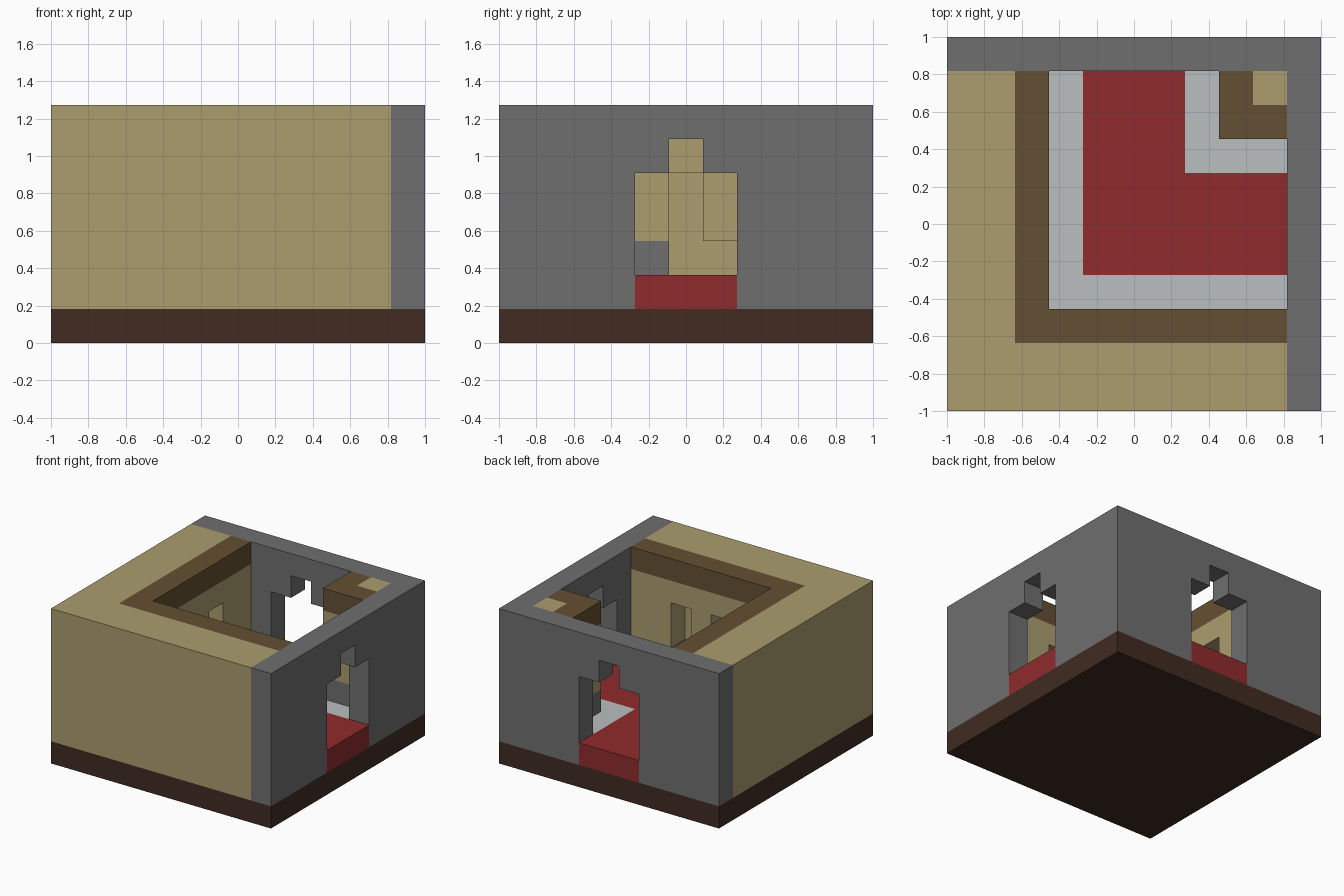
import bpy
import bmesh
from mathutils import Vector

# The whole room sits on an 11 x 11 x 7 block grid
CELLS = 11
UNIT = 2 / CELLS

if "Cube" in bpy.data.objects:
    bpy.data.objects.remove(bpy.data.objects["Cube"], do_unlink=True)


def material(name, rgb):
    linear = [((c / 255 + 0.055) / 1.055) ** 2.4 for c in rgb]
    mat = bpy.data.materials.new(name)
    mat.use_nodes = True
    mat.diffuse_color = (*linear, 1)
    mat.node_tree.nodes["Principled BSDF"].inputs["Base Color"].default_value = (*linear, 1)
    return mat


sand = material("sand", (171, 157, 111))
timber = material("timber brown", (100, 80, 51))
earth = material("dark earth", (65, 43, 34))
red = material("carpet red", (144, 43, 45))
stone = material("stone grey", (111, 111, 111))
pale = material("pale stone", (187, 191, 191))

# How an outline point (a, b) at depth d lands on the grid
PLANES = {
    "plan": lambda a, b, d: (a, b, d),
    "along_x": lambda a, b, d: (a, d, b),
    "along_y": lambda a, b, d: (d, a, b),
}


def prism(name, mat, outline, low, high, plane="plan"):
    """Extrude a grid outline from depth low to depth high."""
    place = PLANES[plane]
    offset = Vector((-1, -1, 0))
    bm = bmesh.new()
    verts = [bm.verts.new(Vector(place(a, b, low)) * UNIT + offset) for a, b in outline]
    face = bm.faces.new(verts)
    cap = bmesh.ops.extrude_face_region(bm, geom=[face], use_keep_orig=True)["geom"]
    step = (Vector(place(0, 0, high)) - Vector(place(0, 0, low))) * UNIT
    bmesh.ops.translate(bm, vec=step, verts=[v for v in cap if isinstance(v, bmesh.types.BMVert)])
    bmesh.ops.recalc_face_normals(bm, faces=bm.faces)
    mesh = bpy.data.meshes.new(name)
    bm.to_mesh(mesh)
    bm.free()
    mesh.materials.append(mat)
    obj = bpy.data.objects.new(name, mesh)
    bpy.context.collection.objects.link(obj)


def rect(a0, b0, a1, b1):
    return [(a0, b0), (a1, b0), (a1, b1), (a0, b1)]


# Ground slab and floor
prism("ground_slab", earth, rect(0, 0, CELLS, CELLS), 0, 1)
prism("carpet", red, [(4, 4), (11, 4), (11, 7), (7, 7), (7, 11), (4, 11)], 1, 2)
prism("floor_border", pale, [(2, 2), (10, 2), (10, 4), (4, 4), (4, 10), (2, 10)], 1, 2)
prism("floor_corner", pale, rect(7, 7, 10, 10), 1, 2)

# Thick outer walls
prism("sand_walls", sand, [(0, 0), (10, 0), (10, 2), (2, 2), (2, 10), (0, 10)], 1, 7)

# Stone walls, each with a stepped doorway
DOORWAY = [(4, 1), (4, 5), (5, 5), (5, 6), (6, 6), (6, 5), (7, 5), (7, 1)]
for name, plane, end in (("back_stone_wall", "along_x", 11), ("side_stone_wall", "along_y", 10)):
    prism(name, stone, [(0, 1)] + DOORWAY + [(end, 1), (end, 7), (0, 7)], 10, 11, plane)

# Inner lining: stone skirting, sand panel with a U-shaped niche
NICHE = [(5, 3), (5, 5), (6, 5), (6, 3), (7, 3), (7, 5), (8, 5), (8, 3)]
for side, plane, start in (("front", "along_x", 2), ("side", "along_y", 3)):
    prism(side + "_skirting_near", stone, rect(start, 2, 5, 3), 2, 3, plane)
    prism(side + "_skirting_far", stone, rect(8, 2, 10, 3), 2, 3, plane)
    prism(side + "_niche_panel", sand,
          [(start, 3)] + NICHE + [(10, 3), (10, 6), (start, 6)], 2, 3, plane)
prism("timber_rim", timber, [(2, 2), (10, 2), (10, 3), (3, 3), (3, 10), (2, 10)], 6, 7)

# Corner pillar
prism("pillar_base", stone, rect(8, 8, 10, 10), 2, 3)
prism("pillar_shaft", sand, rect(8, 8, 10, 10), 3, 6)
prism("pillar_rim", timber, [(8, 8), (10, 8), (10, 9), (9, 9), (9, 10), (8, 10)], 6, 7)
prism("pillar_core", sand, rect(9, 9, 10, 10), 6, 7)
